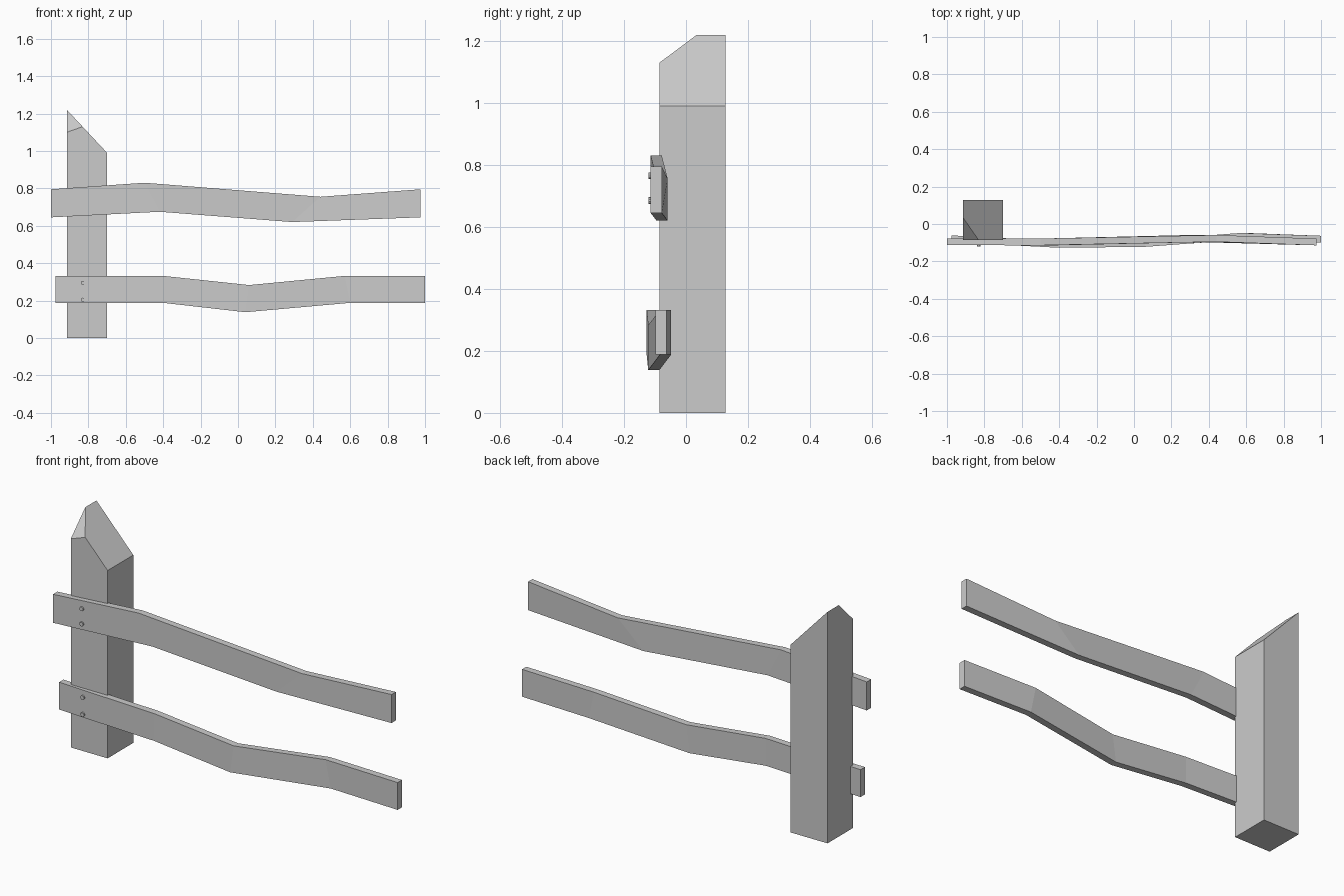
import bpy, bmesh, math
from mathutils import Vector, Matrix

default = bpy.data.objects.get("Cube")
if default:
    bpy.data.objects.remove(default, do_unlink=True)

wood = bpy.data.materials.new("weathered grey")
wood.use_nodes = True
GREY = (0.6, 0.6, 0.6, 1)
wood.diffuse_color = GREY
wood.node_tree.nodes["Principled BSDF"].inputs["Base Color"].default_value = GREY


def finish(name, bm):
    bmesh.ops.recalc_face_normals(bm, faces=bm.faces)
    mesh = bpy.data.meshes.new(name)
    bm.to_mesh(mesh)
    bm.free()
    mesh.materials.append(wood)
    obj = bpy.data.objects.new(name, mesh)
    bpy.context.collection.objects.link(obj)
    return obj


def cut(bm, a, b, c):
    """Slice off everything above the plane through three points and cap it."""
    a, b, c = Vector(a), Vector(b), Vector(c)
    normal = (b - a).cross(c - a).normalized()
    if normal.z < 0:
        normal.negate()
    bmesh.ops.bisect_plane(bm, geom=bm.verts[:] + bm.edges[:] + bm.faces[:],
                           plane_co=a, plane_no=normal, clear_outer=True)
    bmesh.ops.holes_fill(bm, edges=[e for e in bm.edges if e.is_boundary])


# Square post with a slanted top and one chopped corner
LEFT, RIGHT, FRONT, BACK, TOP = -0.915, -0.70, -0.086, 0.128, 1.22
bm = bmesh.new()
size = Vector((RIGHT - LEFT, BACK - FRONT, 1.4))
centre = Vector(((LEFT + RIGHT) / 2, (FRONT + BACK) / 2, 0.7))
bmesh.ops.create_cube(bm, size=1, matrix=Matrix.Translation(centre) @ Matrix.Diagonal(size).to_4x4())
cut(bm, (LEFT, FRONT, TOP), (LEFT, BACK, TOP), (RIGHT, FRONT, 0.99))
cut(bm, (LEFT, 0.035, TOP), (-0.83, FRONT, 1.13), (LEFT, FRONT, 1.10))
finish("post", bm)


def rail(name, stations, thickness=0.036):
    """Warped plank; each station is top x, top z, bottom x, bottom z, back y."""
    bm = bmesh.new()
    rings = []
    for xt, zt, xb, zb, y in stations:
        f = y - thickness
        corners = ((xt, f, zt), (xt, y, zt), (xb, y, zb), (xb, f, zb))
        rings.append([bm.verts.new(p) for p in corners])
    for r, s in zip(rings, rings[1:]):
        for i in range(4):
            j = (i + 1) % 4
            bm.faces.new((r[i], r[j], s[j], s[i]))
    bm.faces.new(rings[0])
    bm.faces.new(rings[-1])
    finish(name, bm)


rail("upper_rail", [(-1, 0.795, -1, 0.645, -0.077),
                    (-0.5, 0.83, -0.42, 0.675, -0.078),
                    (0.44, 0.755, 0.29, 0.62, -0.059),
                    (0.975, 0.795, 0.975, 0.645, -0.078)])
rail("lower_rail", [(-0.975, 0.332, -0.975, 0.188, -0.061),
                    (-0.4, 0.332, -0.4, 0.188, -0.091),
                    (0.06, 0.283, 0.04, 0.138, -0.086),
                    (0.57, 0.332, 0.6, 0.188, -0.048),
                    (1, 0.332, 1, 0.188, -0.063)])

# Nail heads, two on each rail
for rail_name, y, heights in (("upper", -0.115, (0.685, 0.765)),
                              ("lower", -0.107, (0.205, 0.295))):
    for label, z in zip(("bottom", "top"), heights):
        bm = bmesh.new()
        bmesh.ops.create_cone(bm, cap_ends=True, segments=10, radius1=0.011,
                              radius2=0.011, depth=0.012,
                              matrix=Matrix.Translation((-0.83, y, z)) @ Matrix.Rotation(math.pi / 2, 4, "X"))
        finish(f"{rail_name}_rail_{label}_nail", bm)
